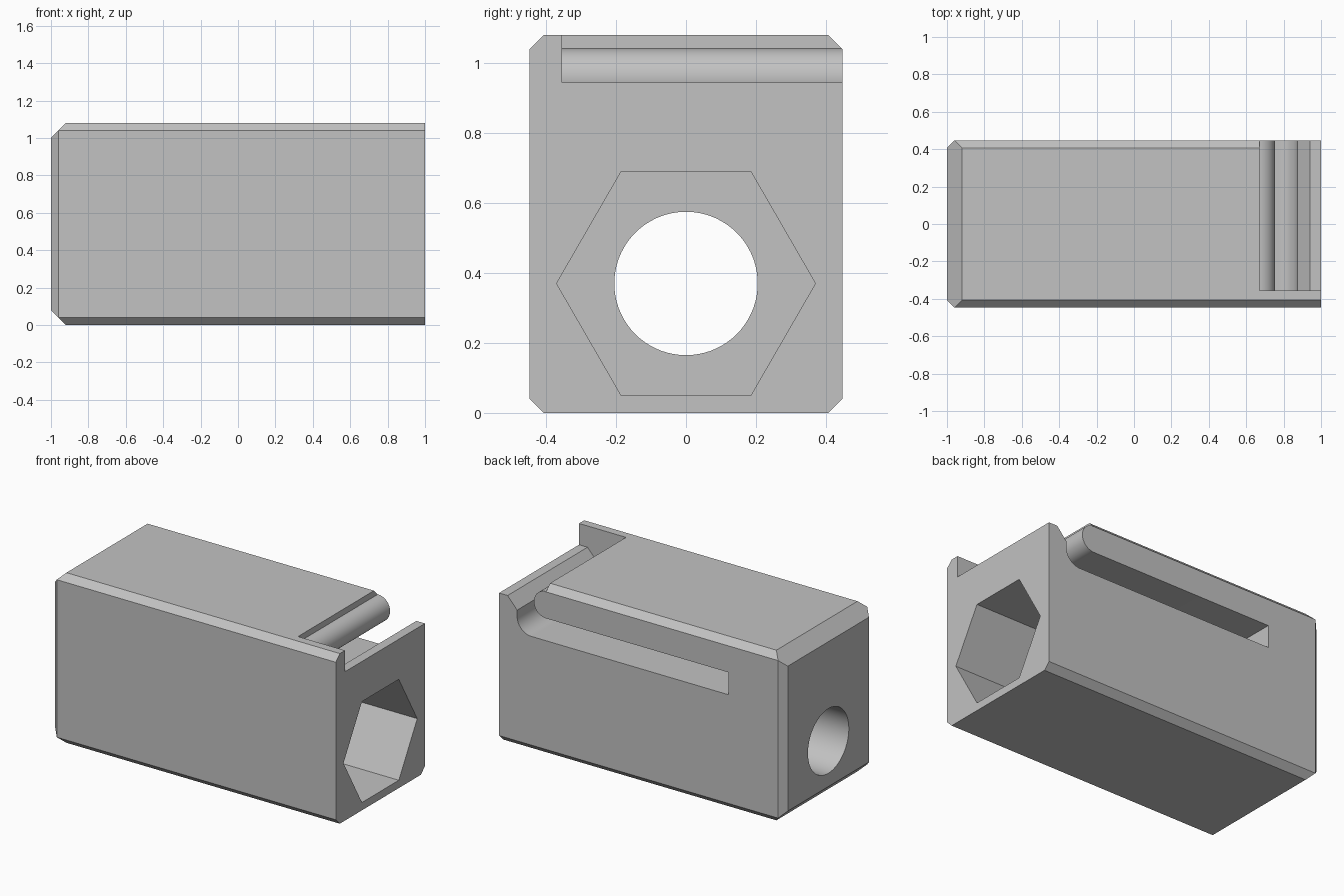
import bpy
import bmesh
from math import sin, cos, pi, radians
from mathutils import Vector

cube = bpy.data.objects.get("Cube")
if cube:
    bpy.data.objects.remove(cube, do_unlink=True)

grey = bpy.data.materials.new("light_grey")
grey.use_nodes = True
colour = (0.54, 0.54, 0.54, 1)
grey.diffuse_color = colour
grey.node_tree.nodes["Principled BSDF"].inputs["Base Color"].default_value = colour

HALF_X, HALF_Y, TOP = 1.0, 0.447, 1.08
BORE_Z = 0.37


def to_object(name, bm):
    bmesh.ops.recalc_face_normals(bm, faces=bm.faces)
    mesh = bpy.data.meshes.new(name)
    bm.to_mesh(mesh)
    bm.free()
    mesh.materials.append(grey)
    obj = bpy.data.objects.new(name, mesh)
    bpy.context.collection.objects.link(obj)
    return obj


def prism(name, points, offset):
    """Extrude a closed outline along an offset."""
    bm = bmesh.new()
    face = bm.faces.new([bm.verts.new(p) for p in points])
    grown = bmesh.ops.extrude_face_region(bm, geom=[face])["geom"]
    verts = [g for g in grown if isinstance(g, bmesh.types.BMVert)]
    bmesh.ops.translate(bm, verts=verts, vec=offset)
    return to_object(name, bm)


def arc(cx, cz, r, start, end, steps):
    angles = [radians(start + (end - start) * i / steps) for i in range(steps + 1)]
    return [(cx + r * cos(a), cz + r * sin(a)) for a in angles]


def ring(x, r, sides):
    return [(x, r * cos(2 * pi * i / sides), BORE_Z + r * sin(2 * pi * i / sides))
            for i in range(sides)]


def cut(target, cutter):
    mod = target.modifiers.new(cutter.name, "BOOLEAN")
    mod.operation, mod.solver, mod.object = "DIFFERENCE", "EXACT", cutter
    bpy.context.view_layer.objects.active = target
    bpy.ops.object.modifier_apply(modifier=mod.name)
    bpy.data.objects.remove(cutter, do_unlink=True)


# Block with all long edges and the left-hand end bevelled by slicing planes
bm = bmesh.new()
bmesh.ops.create_cube(bm, size=1)
for v in bm.verts:
    v.co = (v.co.x * 2 * HALF_X, v.co.y * 2 * HALF_Y, (v.co.z + 0.5) * TOP)


def slice_off(point, normal):
    bmesh.ops.bisect_plane(bm, geom=bm.verts[:] + bm.edges[:] + bm.faces[:],
                           plane_co=point, plane_no=normal, clear_outer=True)
    bmesh.ops.holes_fill(bm, edges=[e for e in bm.edges if e.is_boundary])


for side in (-1, 1):
    edge_z = TOP if side > 0 else 0
    for y_side in (-1, 1):
        slice_off(Vector((0, y_side * (HALF_Y - 0.04), edge_z)), Vector((0, y_side, side)))
    slice_off(Vector((-HALF_X, side * (HALF_Y - 0.04), 0)), Vector((-1, side, 0)))
    slice_off(Vector((0.08 - HALF_X, 0, edge_z)), Vector((-1, 0, side)))
block = to_object("block", bm)

# Side slot that curls up to the top around a rounded lip
outline = [(1.1, 0.945), (0.94, 0.945), (0.873, 0.87)]
outline += arc(0.773, 0.83, 0.1, 0, -90, 14)
outline += [(-0.613, 0.73), (-0.613, 0.872)]
outline += arc(0.67, 0.957, 0.085, -90, 90, 28)
outline += [(0.67, 1.2), (1.1, 1.2)]
cut(block, prism("slot_cutter", [(x, -0.355, z) for x, z in outline], (0, 1, 0)))

# Round bore right through, widened to a hexagonal pocket at one end
cut(block, prism("bore_cutter", ring(-1.2, 0.205, 72), (2.4, 0, 0)))
cut(block, prism("hex_cutter", ring(0, 0.37, 6), (1.2, 0, 0)))

# Smooth curved walls, crisp edges elsewhere
bpy.ops.object.select_all(action="DESELECT")
block.select_set(True)
bpy.context.view_layer.objects.active = block
bpy.ops.object.shade_smooth_by_angle(angle=radians(25))
